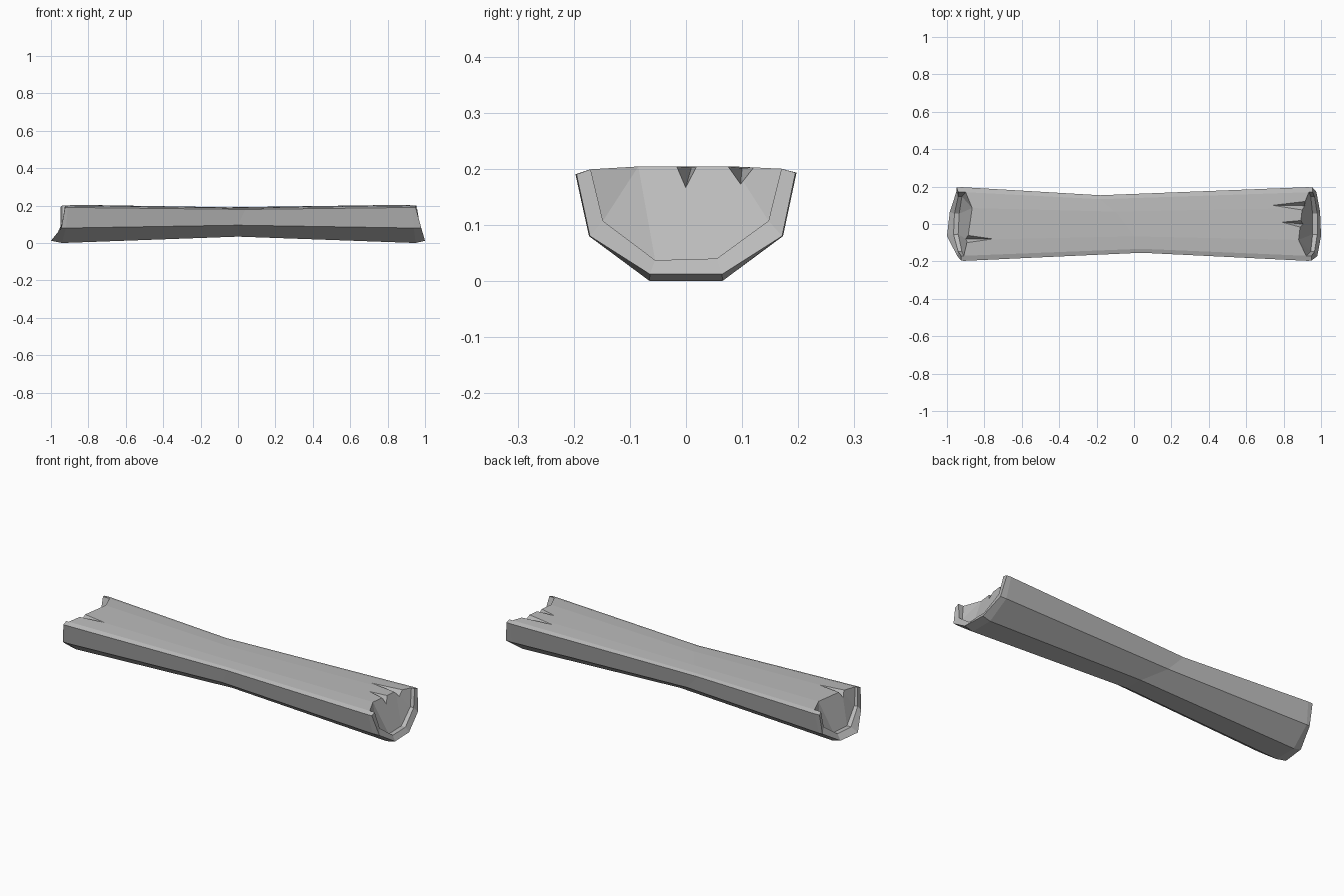
import bpy
import bmesh
from mathutils import Vector

if "Cube" in bpy.data.objects:
    bpy.data.objects.remove(bpy.data.objects["Cube"], do_unlink=True)

grey = bpy.data.materials.new("plain grey")
colour = (0.5, 0.5, 0.5, 1)
grey.use_nodes = True
grey.diffuse_color = colour
grey.node_tree.nodes["Principled BSDF"].inputs["Base Color"].default_value = colour

# Cross-sections (y, z), running front top -> underside -> back top
BARK = [(-.197, .19), (-.173, .08), (-.065, 0), (.065, 0), (.173, .08), (.197, .193)]
LIP = [(-.17, .199), (-.148, .107), (-.055, .037), (.055, .04), (.147, .107), (.17, .2)]
WOOD_TOP = [(.085, .204), (-.085, .204)]


def make_object(name, bm):
    bmesh.ops.recalc_face_normals(bm, faces=bm.faces[:])
    mesh = bpy.data.meshes.new(name)
    bm.to_mesh(mesh)
    bm.free()
    mesh.materials.append(grey)
    obj = bpy.data.objects.new(name, mesh)
    bpy.context.scene.collection.objects.link(obj)
    return obj


def points(bm, xs, profile):
    return [bm.verts.new((x, y, z)) for x, (y, z) in zip(xs, profile)]


def bridge(bm, a, b, closed=False):
    n = len(a)
    for i in range(n if closed else n - 1):
        j = (i + 1) % n
        bm.faces.new((a[i], a[j], b[j], b[i]))


def build_end(bm, shoulder_x, tip_x, lip_x, floor_x, top_x):
    """Broken end: bark rim standing proud of a sunken wood face."""
    shoulder = points(bm, shoulder_x, BARK)
    tip = points(bm, tip_x, [(y * .99, z + (.012 if z < .01 else 0)) for y, z in BARK])
    lip = points(bm, lip_x, LIP)
    floor = points(bm, floor_x, LIP)
    top = points(bm, top_x, WOOD_TOP)
    bridge(bm, shoulder, tip)
    bridge(bm, tip, lip)
    bridge(bm, lip, floor)
    for k in (0, -1):
        bm.faces.new((shoulder[k], tip[k], lip[k], floor[k]))
    # sunken face, split into vertical facets
    back, front = top
    bm.faces.new((floor[0], floor[1], front))
    bm.faces.new((floor[1], floor[2], front))
    bm.faces.new((floor[2], floor[3], back, front))
    bm.faces.new((floor[3], floor[4], back))
    bm.faces.new((floor[4], floor[5], back))
    return shoulder + [floor[5], back, front, floor[0]]


# Log body with a narrow waist
bm = bmesh.new()
right_ring = build_end(
    bm, [.93, .94, .95, .95, .94, .93], [.95, .98, 1, .995, .975, .955],
    [.95, .965, .98, .98, .965, .955], [.92, .945, .955, .955, .945, .935], [.9, .88])
left_ring = build_end(
    bm, [-.91, -.92, -.94, -.94, -.93, -.92], [-.925, -.945, -1, -.985, -.95, -.948],
    [-.925, -.94, -.965, -.96, -.94, -.94], [-.91, -.92, -.94, -.935, -.92, -.9], [-.865, -.89])
section = BARK + [LIP[5]] + WOOD_TOP + [LIP[0]]
waist = points(bm, [.04, 0, 0, 0, -.1, -.18, -.18, -.1, 0, .04],
               [(y * .78, .034 + z * .765) for y, z in section])
bridge(bm, left_ring, waist, True)
bridge(bm, waist, right_ring, True)
log = make_object("split_log", bm)


def crack(tip_x, y_tip, end_x, y_end, half_width, depth_z):
    """Wedge that is cut from the flat top, tapering to a point."""
    bm = bmesh.new()
    v = [bm.verts.new(p) for p in (
        (tip_x, y_tip, .203), (end_x, y_end - half_width, .212),
        (end_x, y_end + half_width, .212), (end_x, y_end, depth_z))]
    for tri in ((0, 1, 2), (0, 1, 3), (0, 2, 3), (1, 2, 3)):
        bm.faces.new([v[i] for i in tri])
    cutter = make_object("crack_cutter", bm)
    cutter.hide_render = True
    mod = log.modifiers.new("crack", "BOOLEAN")
    mod.operation = "DIFFERENCE"
    mod.solver = "EXACT"
    mod.object = cutter
    return cutter


cutters = [
    crack(.73, .10, .94, .097, .034, .168),
    crack(.79, .01, .93, -.003, .029, .158),
    crack(-.75, -.08, -.93, -.08, .03, .165),
]

# Bake the cuts and remove the helpers
bpy.context.view_layer.update()
graph = bpy.context.evaluated_depsgraph_get()
baked = bpy.data.meshes.new_from_object(log.evaluated_get(graph))
log.modifiers.clear()
log.data = baked
for c in cutters:
    bpy.data.objects.remove(c, do_unlink=True)
log.data.materials.clear()
log.data.materials.append(grey)
for poly in log.data.polygons:
    poly.material_index = 0
    poly.use_smooth = False
